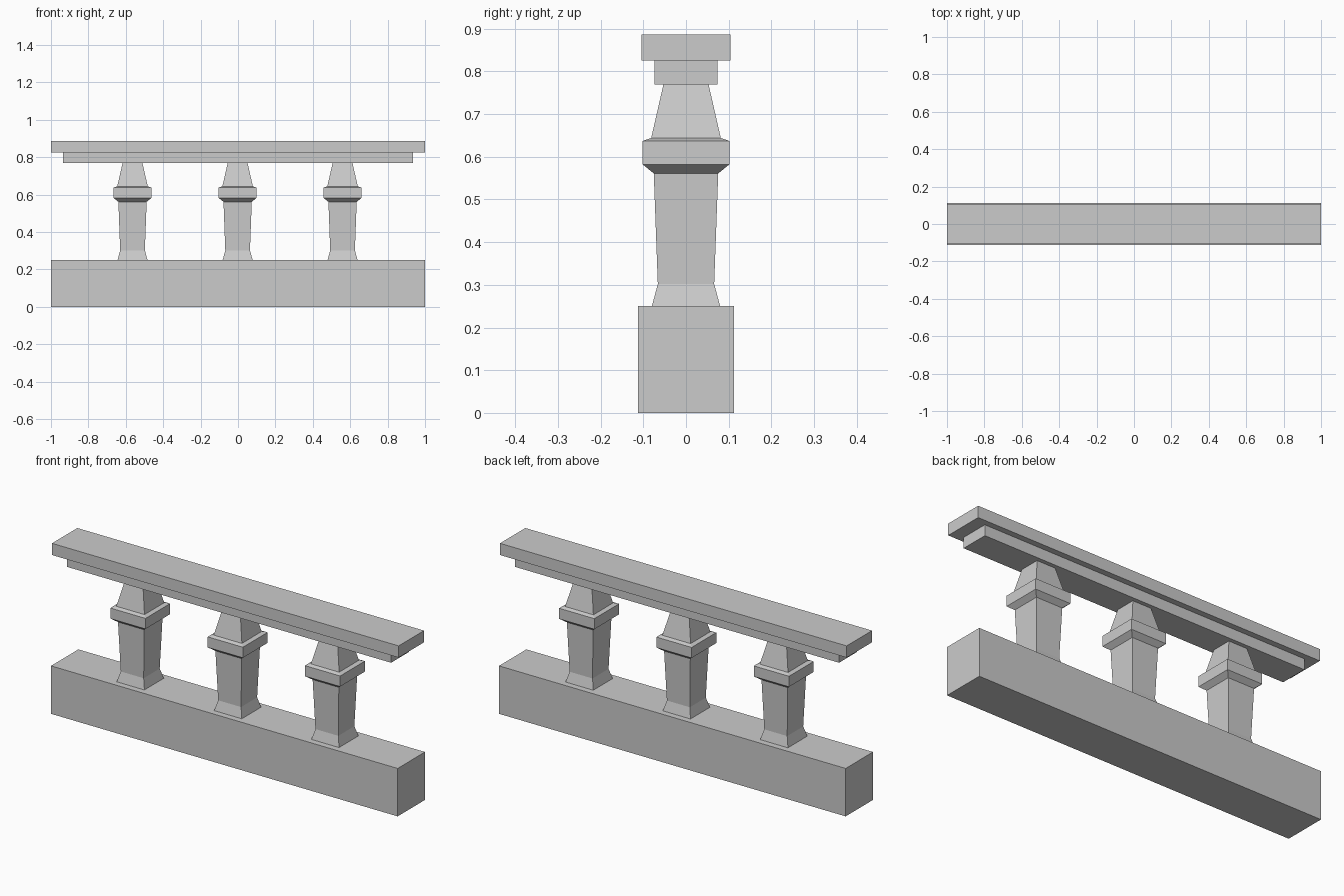
import bpy, bmesh

if "Cube" in bpy.data.objects:
    bpy.data.objects.remove(bpy.data.objects["Cube"])


def make_object(name, bm):
    bmesh.ops.recalc_face_normals(bm, faces=bm.faces)
    mesh = bpy.data.meshes.new(name)
    bm.to_mesh(mesh)
    bm.free()
    obj = bpy.data.objects.new(name, mesh)
    bpy.context.collection.objects.link(obj)
    return obj


def square_loft(name, profile, x=0.0, aspect=1.0):
    """Stack rectangular rings from (half depth, z) pairs; aspect widens x."""
    bm = bmesh.new()
    rings = [[bm.verts.new((x + sx * r * aspect, sy * r, z))
              for sx, sy in ((-1, -1), (1, -1), (1, 1), (-1, 1))]
             for r, z in profile]
    for low, high in zip(rings, rings[1:]):
        for i in range(4):
            j = (i + 1) % 4
            bm.faces.new((low[i], low[j], high[j], high[i]))
    bm.faces.new(rings[0][::-1])
    bm.faces.new(rings[-1])
    return make_object(name, bm)


def beam(name, half_x, half_y, z0, z1):
    return square_loft(name, [(half_y, z0), (half_y, z1)], aspect=half_x / half_y)


# Base plinth and two-step handrail
beam("base_plinth", 1.0, 0.1125, 0.0, 0.25)
beam("lower_rail", 0.935, 0.074, 0.769, 0.825)
beam("top_rail", 1.0, 0.1045, 0.825, 0.886)

# Square balusters: flared foot, shaft, collar, tapered neck
baluster_profile = [(0.080, 0.25), (0.066, 0.302), (0.0755, 0.561),
                    (0.1015, 0.582), (0.1015, 0.637), (0.0815, 0.644),
                    (0.053, 0.769)]
for i, x in enumerate((-0.564, -0.002, 0.559)):
    square_loft(f"baluster_{i + 1}", baluster_profile, x)
